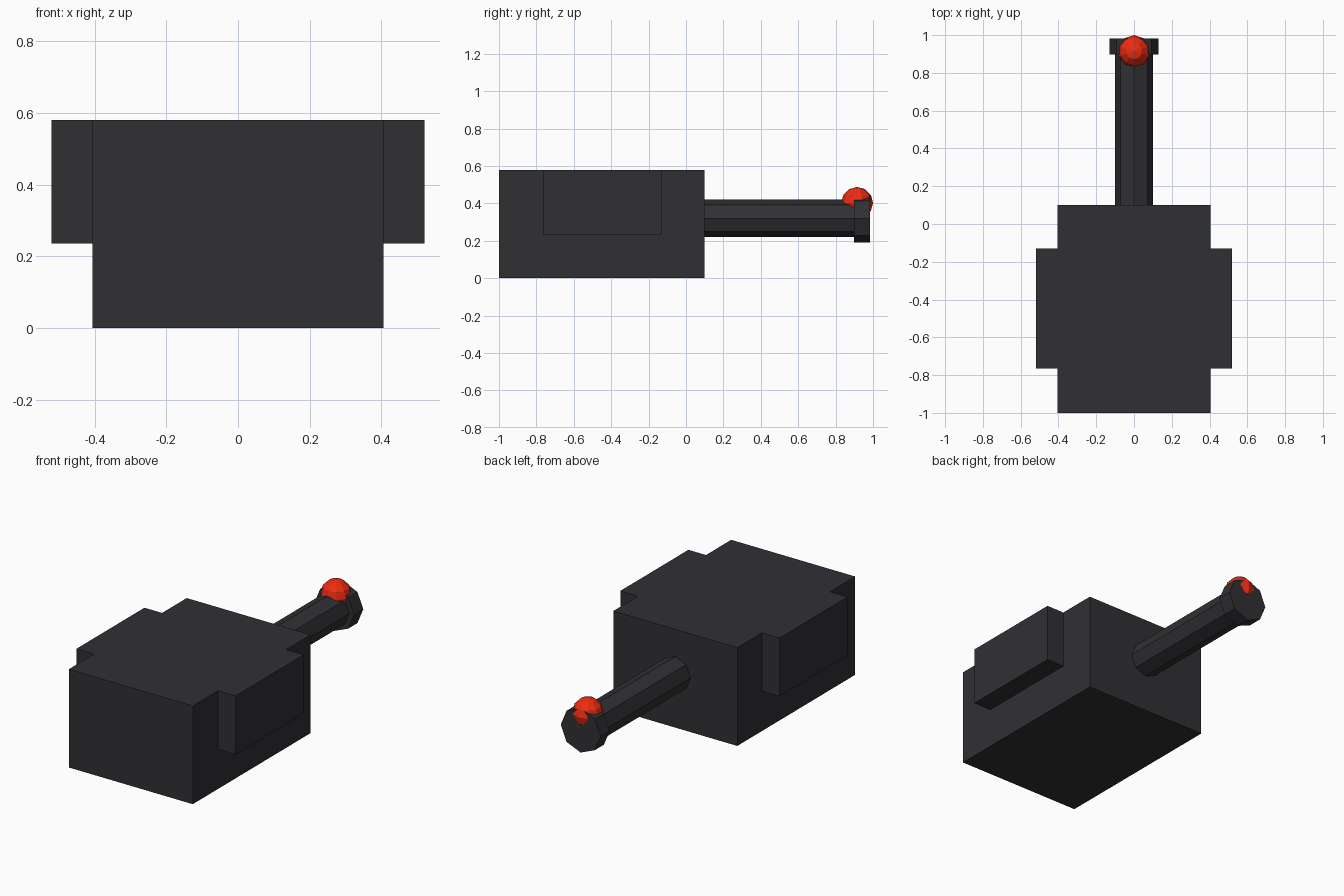
import bpy, bmesh, math
from mathutils import Matrix, Vector

if "Cube" in bpy.data.objects:
    bpy.data.objects.remove(bpy.data.objects["Cube"])


def material(name, rgb):
    m = bpy.data.materials.new(name)
    m.diffuse_color = (*rgb, 1)
    m.use_nodes = True
    m.node_tree.nodes["Principled BSDF"].inputs["Base Color"].default_value = m.diffuse_color
    return m


dark = material("dark_metal", (0.03, 0.029, 0.034))
red = material("red_sight", (0.85, 0.025, 0.006))


def finish(name, bm, mat):
    me = bpy.data.meshes.new(name)
    bm.to_mesh(me)
    bm.free()
    me.materials.append(mat)
    ob = bpy.data.objects.new(name, me)
    bpy.context.collection.objects.link(ob)
    return ob


def box(name, lo, hi, mat):
    lo, hi = Vector(lo), Vector(hi)
    bm = bmesh.new()
    bmesh.ops.create_cube(bm, size=1, matrix=Matrix.Translation((lo + hi) / 2)
                          @ Matrix.Diagonal((*(hi - lo), 1)))
    return finish(name, bm, mat)


def tube(name, radius, y0, y1, z, mat):
    bm = bmesh.new()
    bmesh.ops.create_cone(bm, cap_ends=True, segments=8, radius1=radius,
                          radius2=radius, depth=y1 - y0,
                          matrix=Matrix.Translation((0, (y0 + y1) / 2, z))
                          @ Matrix.Rotation(math.pi / 2, 4, 'X'))
    return finish(name, bm, mat)


# Housing with cheek blocks fused on both sides
housing = box("housing", (-0.405, -1, 0), (0.405, 0.1, 0.58), dark)
cheeks = box("cheek_blocks", (-0.52, -0.765, 0.235), (0.52, -0.13, 0.58), dark)
cheeks.hide_render = True
cheeks.hide_viewport = True
fuse = housing.modifiers.new("fuse_cheeks", 'BOOLEAN')
fuse.operation = 'UNION'
fuse.solver = 'EXACT'
fuse.object = cheeks

# Octagonal barrel and muzzle ring
tube("barrel", 0.1, 0.08, 0.9, 0.32, dark)
tube("muzzle", 0.13, 0.897, 0.983, 0.32, dark)

# Red bead on the muzzle
bm = bmesh.new()
bmesh.ops.create_uvsphere(bm, u_segments=10, v_segments=6, radius=0.085,
                          matrix=Matrix.Translation((0, 0.915, 0.403)))
finish("bead", bm, red)
